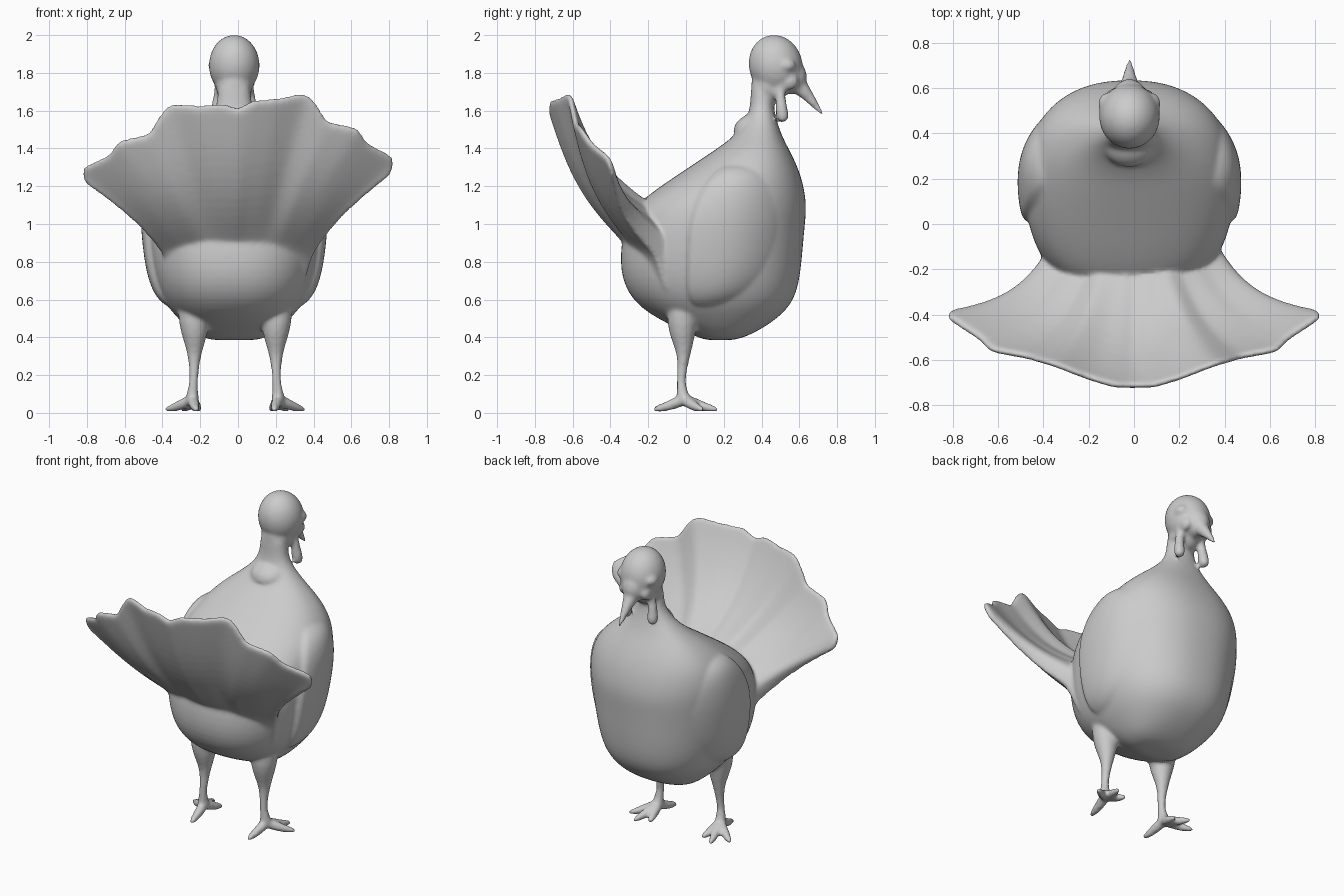
import bpy, bmesh, math
from mathutils import Vector

if "Cube" in bpy.data.objects:
    bpy.data.objects.remove(bpy.data.objects["Cube"])


def loft(name, rings, sub=2, strip=False):
    """Closed skin through equal-length point rings; strip caps suit flat sections."""
    bm = bmesh.new()
    rows = [[bm.verts.new(p) for p in ring] for ring in rings]
    n = len(rows[0])
    for a, b in zip(rows, rows[1:]):
        for i in range(n):
            j = (i + 1) % n
            bm.faces.new((a[i], a[j], b[j], b[i]))
    for row in (rows[0], rows[-1]):
        if strip:
            for i in range(n // 2 - 1):
                bm.faces.new((row[i], row[i + 1], row[n - 2 - i], row[n - 1 - i]))
        else:
            c = bm.verts.new(sum((Vector(v.co) for v in row), Vector()) / n)
            for i in range(n):
                bm.faces.new((row[i], row[(i + 1) % n], c))
    bmesh.ops.recalc_face_normals(bm, faces=bm.faces)
    me = bpy.data.meshes.new(name)
    bm.to_mesh(me)
    bm.free()
    ob = bpy.data.objects.new(name, me)
    bpy.context.collection.objects.link(ob)
    if sub:
        m = ob.modifiers.new("smooth", 'SUBSURF')
        m.levels = m.render_levels = sub
    return ob


def tube(name, pts, n=12):
    """Round tube through (x, y, z, radius) points."""
    ps = [Vector(p[:3]) for p in pts]
    rings = []
    for i, p in enumerate(ps):
        d = (ps[min(i + 1, len(ps) - 1)] - ps[max(i - 1, 0)]).normalized()
        u = d.cross(Vector((0.9, 0.1, 0.05))).normalized()
        v = d.cross(u)
        rings.append([p + pts[i][3] * (u * math.cos(2 * math.pi * k / n) + v * math.sin(2 * math.pi * k / n))
                      for k in range(n)])
    return loft(name, rings, 1)


def blob(name, loc, size, rot=(0, 0, 0)):
    bpy.ops.mesh.primitive_uv_sphere_add(segments=32, ring_count=20, location=loc, rotation=rot)
    ob = bpy.context.object
    ob.name = name
    ob.scale = size
    return ob


def lerp_table(tab, t):
    for a, b in zip(tab, tab[1:]):
        if t <= b[0]:
            f = max(0, (t - a[0]) / (b[0] - a[0]))
            return [p + (q - p) * f for p, q in zip(a[1:], b[1:])]
    return tab[-1][1:]


# Body and neck: z, back y, breast y, half width (slightly boxy sections)
X = -.02
E = 2.3
BODY = [(.385, .10, .26, .13), (.415, .03, .35, .21), (.50, -.16, .49, .30), (.60, -.295, .58, .385),
        (.75, -.355, .61, .435), (.95, -.34, .625, .46), (1.08, -.285, .64, .465),
        (1.17, -.18, .63, .455), (1.27, -.03, .605, .42), (1.37, .12, .56, .34),
        (1.45, .24, .515, .24), (1.53, .31, .485, .145), (1.62, .345, .46, .085), (1.76, .34, .47, .09)]


def power(v):
    return math.copysign(abs(v) ** (2 / E), v)


rings = []
for z, y0, y1, hx in BODY:
    rings.append([(X + hx * power(math.cos(a)), (y0 + y1) / 2 + (y1 - y0) / 2 * power(math.sin(a)), z)
                  for a in [2 * math.pi * k / 40 for k in range(40)]])
loft("body", rings)


def body_x(y, z):
    y0, y1, hx = lerp_table(BODY, z)
    q = abs(y - (y0 + y1) / 2) / ((y1 - y0) / 2)
    return hx * max(0, 1 - q ** E) ** (1 / E)


# Folded wings lie over the flanks, with a stepped trailing edge
WING = [(.56, .04, .16), (.62, 0, .32), (.75, 0, .44), (.92, 0, .51), (1.05, .02, .52),
        (1.18, .07, .48), (1.27, .14, .40), (1.31, .2, .32)]
for side, s in (("right", 1), ("left", -1)):
    rings = []
    for z, ya, yb in WING:
        end = .3 if z in (.56, 1.31) else 1
        out, inn = [], []
        for k in range(11):
            f = k / 10
            y = ya + (yb - ya) * f
            x = body_x(y, z)
            out.append((X + s * (x + end * (.03 * (1 - f) ** .7 + .02 * math.sin(math.pi * f)) - .006), y, z))
            inn.append((X + s * (x - .07), y, z))
        rings.append(out + inn[::-1])
    loft(side + "_wing", rings)
    blob(side + "_shoulder", (X + s * .395, .30, 1.18), (.055, .15, .12), (0, s * -.3, s * .25))

# Fanned tail: scalloped rim as fraction, x, y, z
RIM = [(0, 0, -.72, 1.61), (.08, .08, -.72, 1.65), (.2, .2, -.685, 1.645), (.36, .365, -.62, 1.67),
       (.44, .43, -.605, 1.59), (.5, .47, -.59, 1.51), (.66, .64, -.56, 1.475), (.74, .68, -.51, 1.40),
       (.9, .835, -.41, 1.325), (1, .81, -.385, 1.24)]
COLS = 48
rings = []
for r in [-.35, -.12, 0, .12, .25, .4, .55, .7, .84, .94, 1]:
    q = max(r, 0)
    front, back = [], []
    for k in range(COLS + 1):
        s = -1 + 2 * k / COLS
        x, y, z = lerp_table(RIM, abs(s))
        tip = Vector((math.copysign(x, s), y, z + .11 * s * (1 - .8 * abs(s))))
        root = Vector((.385 * s, -.25 + .13 * s * s, .94 - .09 * s * s))
        if r < 0:
            p = root + Vector((.2 * r * s, -r * .2, r * .7))
        else:
            p = root.lerp(tip, r)
        p += math.sin(math.pi * q) * Vector((-.05 * s, -.055, -.045 * (1 - s * s) - .01))
        off = Vector((-.4 * s, .8, .6)).normalized()
        front.append(p + off * ((.19 * (1 - q) ** 1.4) * (1 - .7 * s * s) + .018))
        back.append(p - off * (.07 * (1 - q) ** 1.5 * (1 - .6 * s * s) + .016))
    rings.append(front + back[::-1])
loft("tail_fan", rings, 1, strip=True)

# Legs and feet
C = -.015
for side, s in (("right", 1), ("left", -1)):
    tube(side + "_leg", [(C + s * x, y, z, r) for x, y, z, r in (
        (.22, 0, .64, .08), (.22, -.02, .52, .09), (.215, -.02, .42, .074), (.215, -.012, .34, .046),
        (.217, -.015, .27, .031), (.218, -.025, .20, .025), (.222, -.025, .14, .025), (.227, -.015, .09, .036),
        (.228, -.01, .04, .04))])
    for i, (x, y) in enumerate(((.37, .09), (.28, .17), (.19, .13), (.205, -.175))):
        mx, my = .226 + (x - .226) * .5, -.01 + (y + .01) * .5
        tube(f"{side}_toe_{i}", [(C + s * .226, -.01, .07, .036), (C + s * mx, my, .037, .028),
                                 (C + s * (mx + x) / 2, (my + y) / 2, .026, .023), (C + s * x, y, .016, .013)])

# Head, neck roll, beak and face bumps
blob("head", (X, .475, 1.84), (.134, .142, .162), (.25, 0, 0))
blob("face", (X, .55, 1.785), (.08, .088, .10), (.4, 0, 0))
blob("jaw", (X, .445, 1.735), (.098, .10, .10))
blob("neck_roll", (X, .34, 1.515), (.11, .095, .065), (.5, 0, 0))
tube("beak", [(X, .55, 1.78, .06), (X, .60, 1.73, .05), (X, .64, 1.685, .034),
              (X, .685, 1.63, .021), (X, .726, 1.575, .009)])
for side, s in (("right", 1), ("left", -1)):
    blob(side + "_eye", (X + s * .10, .53, 1.84), (.038, .05, .035))
    blob(side + "_cheek", (X + s * .08, .545, 1.755), (.03, .05, .045))
    tube(side + "_wattle", [(X + s * .065, .50, 1.76, .04), (X + s * .08, .498, 1.70, .026),
                            (X + s * .09, .503, 1.64, .029), (X + s * .095, .51, 1.575, .038),
                            (X + s * .095, .515, 1.54, .026)])

# Fuse the parts into one smoothly blended sculpt
bpy.ops.object.select_all(action='SELECT')
bpy.context.view_layer.objects.active = bpy.data.objects["body"]
bpy.ops.object.convert(target='MESH')
bpy.ops.object.join()
bird = bpy.context.object
bird.name = "turkey"
m = bird.modifiers.new("fuse", 'REMESH')
m.mode = 'VOXEL'
m.voxel_size = .011
m.use_smooth_shade = True
m = bird.modifiers.new("blend", 'SMOOTH')
m.factor = .5
m.iterations = 8
